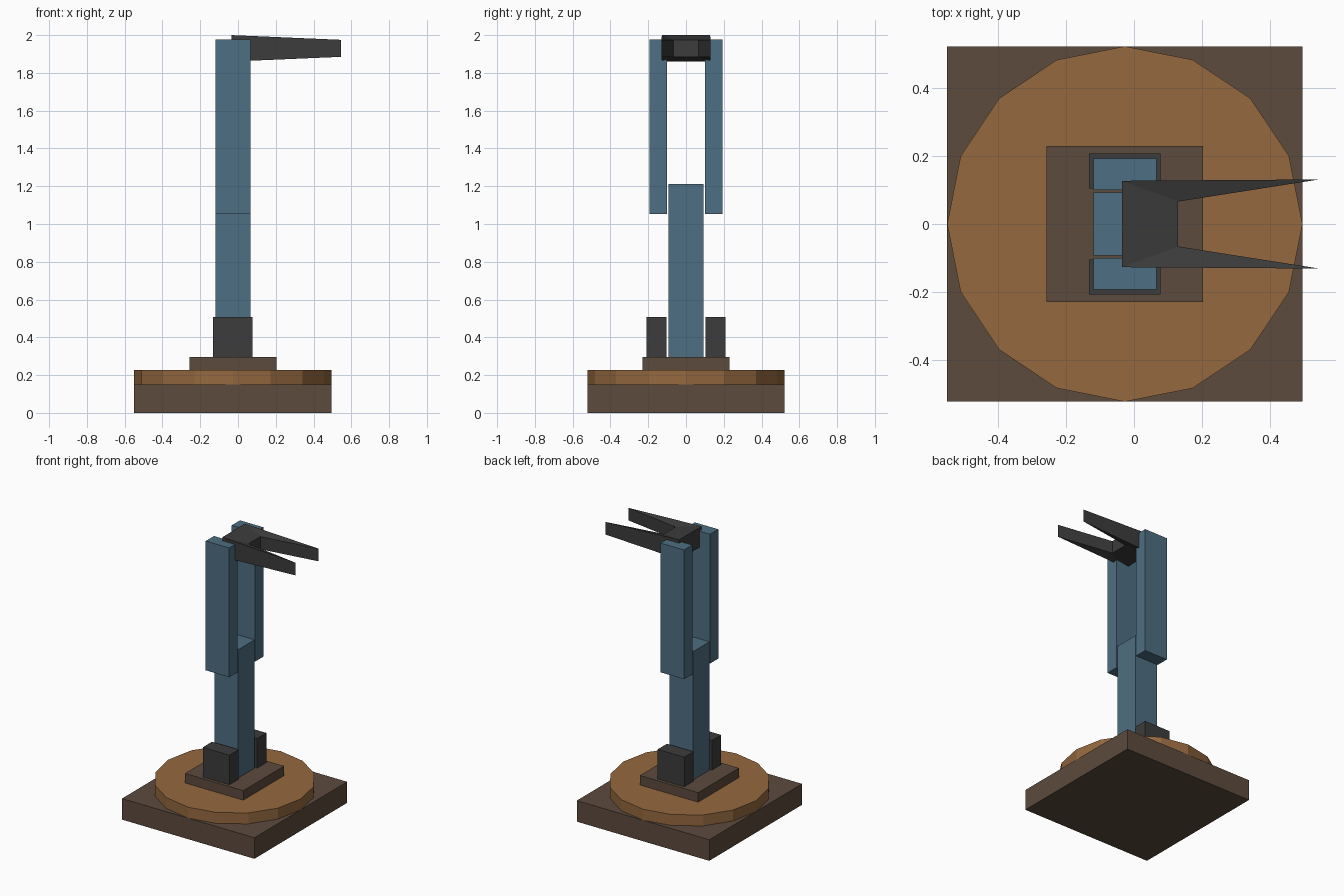
import bpy, bmesh, math

if "Cube" in bpy.data.objects:
    bpy.data.objects.remove(bpy.data.objects["Cube"])

CX = -0.027  # axis of the whole arm


def material(name, rgb):
    m = bpy.data.materials.new(name)
    m.diffuse_color = (*rgb, 1)
    m.use_nodes = True
    m.node_tree.nodes["Principled BSDF"].inputs["Base Color"].default_value = m.diffuse_color
    return m


BROWN = material("dark_brown", (0.107, 0.069, 0.047))
WOOD = material("wood", (0.30, 0.14, 0.05))
BLUE = material("steel_blue", (0.076, 0.156, 0.223))
DARK = material("charcoal", (0.045, 0.045, 0.045))


def add(name, bm, mat):
    bmesh.ops.recalc_face_normals(bm, faces=bm.faces)
    mesh = bpy.data.meshes.new(name)
    bm.to_mesh(mesh)
    bm.free()
    mesh.materials.append(mat)
    ob = bpy.data.objects.new(name, mesh)
    bpy.context.collection.objects.link(ob)
    return ob


def box(name, width, y0, y1, z0, z1, mat):
    bm = bmesh.new()
    bmesh.ops.create_cube(bm, size=1)
    bmesh.ops.scale(bm, vec=(width, y1 - y0, z1 - z0), verts=bm.verts)
    bmesh.ops.translate(bm, vec=(CX, (y0 + y1) / 2, (z0 + z1) / 2), verts=bm.verts)
    return add(name, bm, mat)


# base slab, turntable and mounting plate
box("base", 1.045, -0.5225, 0.5225, 0, 0.15, BROWN)
bm = bmesh.new()
ring = [bm.verts.new((CX + 0.5225 * math.cos(i * math.pi / 8),
                      0.5225 * math.sin(i * math.pi / 8), 0.15)) for i in range(16)]
disc = bm.faces.new(ring)
top = bmesh.ops.extrude_face_region(bm, geom=[disc], use_keep_orig=True)["geom"]
bmesh.ops.translate(bm, vec=(0, 0, 0.078),
                    verts=[v for v in top if isinstance(v, bmesh.types.BMVert)])
add("turntable", bm, WOOD)
box("mounting_plate", 0.46, -0.23, 0.23, 0.228, 0.296, BROWN)

# lower arm with a shoulder bracket and an upper arm bar on each side
box("lower_arm", 0.185, -0.093, 0.093, 0.296, 1.212, BLUE)
for side, s in (("left", -1), ("right", 1)):
    a, b = sorted((s * 0.104, s * 0.208))
    box("shoulder_bracket_" + side, 0.21, a, b, 0.296, 0.507, DARK)
    a, b = sorted((s * 0.1, s * 0.193))
    box("upper_arm_" + side, 0.185, a, b, 1.054, 1.976, BLUE)

# gripper: palm wedge with two fingers tapering to an edge
ZC = 1.93
outline = [(-0.035, -0.127, 0.07), (0.545, -0.131, 0.045), (0.13, -0.066, 0.045),
           (0.13, 0.066, 0.045), (0.545, 0.131, 0.045), (-0.035, 0.127, 0.07)]
bm = bmesh.new()
hi = [bm.verts.new((x, y, ZC + h)) for x, y, h in outline]
lo = [bm.verts.new((x, y, ZC - h)) for x, y, h in outline]
for layer in (hi, lo):
    for idx in ((0, 1, 2), (0, 2, 3, 5), (5, 3, 4)):
        bm.faces.new([layer[i] for i in idx])
for i in range(6):
    j = (i + 1) % 6
    bm.faces.new((hi[i], hi[j], lo[j], lo[i]))
add("gripper", bm, DARK)
